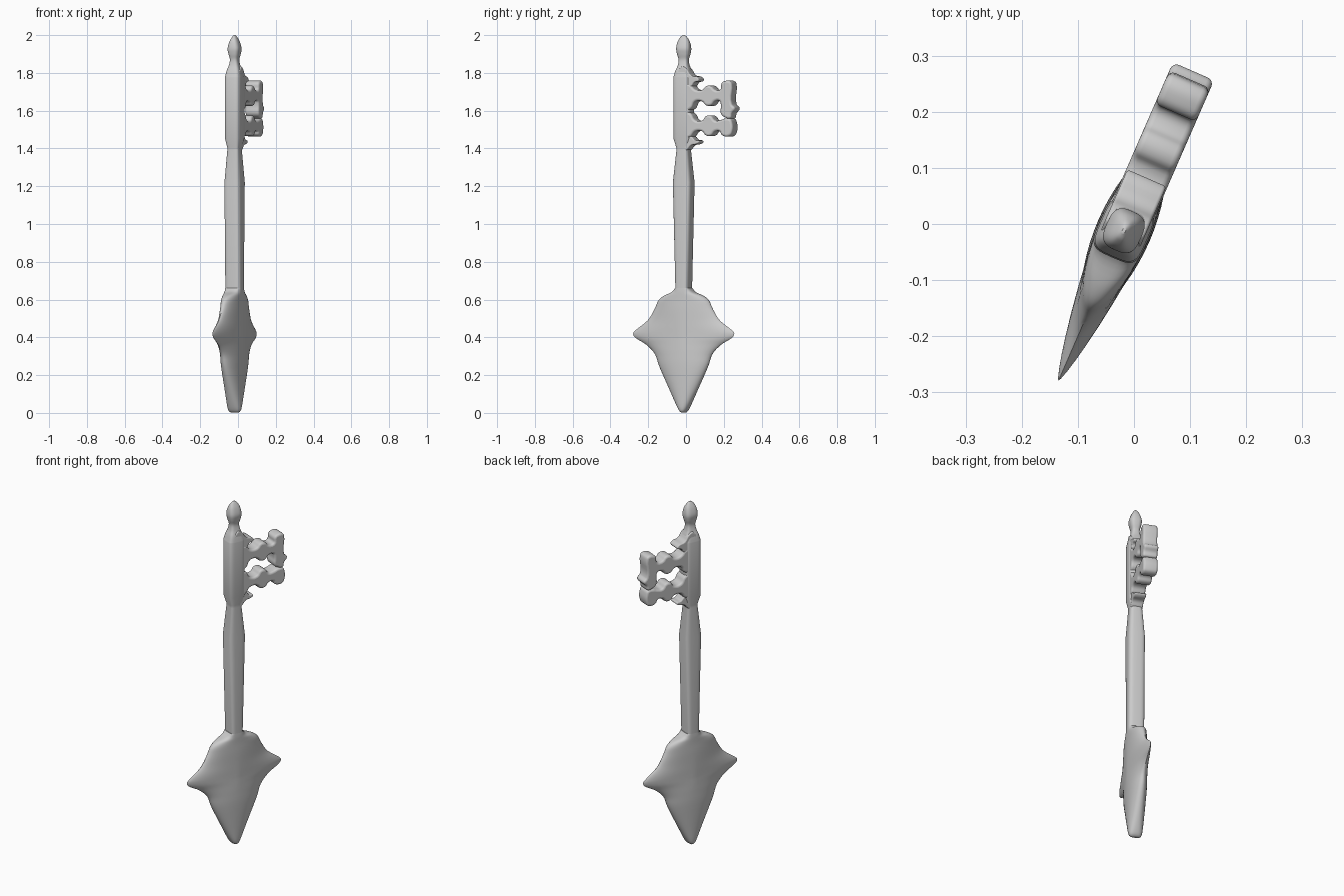
import bpy
import math

ANGLE = math.radians(66.4)
CENTRE = (-0.018, -0.012, 0)


def smooth(rows, steps):
    """Catmull-Rom interpolation through rows of numbers."""
    out = []
    for i in range(len(rows) - 1):
        p0, p1 = rows[max(i - 1, 0)], rows[i]
        p2, p3 = rows[i + 1], rows[min(i + 2, len(rows) - 1)]
        for s in range(steps):
            t = s / steps
            out.append([0.5 * (2 * b + (c - a) * t + (2 * a - 5 * b + 4 * c - d) * t * t
                               + (3 * b - a - 3 * c + d) * t ** 3)
                        for a, b, c, d in zip(p0, p1, p2, p3)])
    return out + [list(rows[-1])]


def loft(name, rows, seg=40):
    """Superellipse sections (z, half width, half thickness, exponent)."""
    verts, faces = [], []
    for z, a, b, n in rows:
        for k in range(seg):
            t = 2 * math.pi * k / seg
            c, s = math.cos(t), math.sin(t)
            verts.append((math.copysign(abs(c) ** (2 / n), c) * a,
                          math.copysign(abs(s) ** (2 / n), s) * b, z))
    for i in range(len(rows) - 1):
        for k in range(seg):
            j = (k + 1) % seg
            faces.append((i * seg + k, i * seg + j, (i + 1) * seg + j, (i + 1) * seg + k))
    faces.append(tuple(reversed(range(seg))))
    faces.append(tuple(range(len(verts) - seg, len(verts))))
    me = bpy.data.meshes.new(name)
    me.from_pydata(verts, [], faces)
    ob = bpy.data.objects.new(name, me)
    bpy.context.collection.objects.link(ob)
    ob.location = CENTRE
    ob.rotation_euler = (0, 0, ANGLE)
    shade(ob, 40)


def shade(ob, deg):
    bpy.ops.object.select_all(action='DESELECT')
    bpy.context.view_layer.objects.active = ob
    ob.select_set(True)
    bpy.ops.object.shade_smooth_by_angle(angle=math.radians(deg))


def plate(name, pts, half=0.04, bevel=0.012):
    """Rounded plate cut from a smooth closed outline (width, z)."""
    cu = bpy.data.curves.new(name, 'CURVE')
    cu.dimensions = '2D'
    cu.fill_mode = 'BOTH'
    cu.resolution_u = 5
    cu.extrude = half - bevel
    cu.bevel_depth = bevel
    cu.bevel_resolution = 3
    cu.offset = -bevel
    sp = cu.splines.new('BEZIER')
    sp.bezier_points.add(len(pts) - 1)
    sp.use_cyclic_u = True
    for bp, (u, z) in zip(sp.bezier_points, pts):
        bp.co = (u, z, 0)
        bp.handle_left_type = bp.handle_right_type = 'AUTO'
    ob = bpy.data.objects.new(name, cu)
    bpy.context.collection.objects.link(ob)
    ob.location = CENTRE
    ob.rotation_euler = (math.pi / 2, 0, ANGLE)
    bpy.ops.object.select_all(action='DESELECT')
    bpy.context.view_layer.objects.active = ob
    ob.select_set(True)
    bpy.ops.object.convert(target='MESH')
    shade(bpy.context.object, 50)


# Leaf-shaped blade
loft("blade", smooth([
    (0.002, 0.008, 0.022, 2.4), (0.02, 0.026, 0.036, 2.4), (0.10, 0.068, 0.043, 2.2),
    (0.24, 0.137, 0.049, 2), (0.31, 0.165, 0.049, 1.8), (0.36, 0.215, 0.048, 1.5),
    (0.395, 0.275, 0.047, 1.35), (0.418, 0.292, 0.047, 1.3), (0.44, 0.275, 0.047, 1.35),
    (0.49, 0.208, 0.047, 1.55), (0.55, 0.168, 0.047, 1.8), (0.595, 0.145, 0.046, 2),
    (0.62, 0.112, 0.046, 2.2), (0.64, 0.062, 0.046, 2.8), (0.66, 0.040, 0.045, 4)], 4))

# Tapered stem, collar and drop finial
finial = smooth([
    (1.775, 0.050, 0.044, 4), (1.81, 0.040, 0.037, 4), (1.84, 0.029, 0.027, 3.5),
    (1.87, 0.026, 0.022, 3), (1.90, 0.034, 0.029, 3), (1.93, 0.038, 0.033, 3),
    (1.965, 0.032, 0.024, 2.8), (1.99, 0.018, 0.011, 2.5), (2.0, 0.005, 0.003, 2.2)], 5)
loft("stem", [
    (0.60, 0.036, 0.044, 4), (0.66, 0.037, 0.045, 4), (1.22, 0.052, 0.046, 4),
    (1.39, 0.034, 0.034, 4), (1.405, 0.035, 0.034, 4), (1.455, 0.050, 0.044, 4)] + finial)

# Two bit arms with knobs and end blocks
plate("upper_bit_arm", [
    (0.0, 1.735), (0.05, 1.74), (0.08, 1.712), (0.12, 1.71), (0.143, 1.73), (0.172, 1.73),
    (0.195, 1.71), (0.225, 1.712), (0.232, 1.745), (0.25, 1.757), (0.283, 1.755),
    (0.292, 1.74), (0.292, 1.635), (0.31, 1.612), (0.292, 1.585), (0.284, 1.56),
    (0.25, 1.565), (0.228, 1.585), (0.228, 1.63), (0.22, 1.652), (0.195, 1.65),
    (0.172, 1.628), (0.143, 1.628), (0.12, 1.648), (0.08, 1.648), (0.055, 1.61), (0.0, 1.6)])
plate("lower_bit_arm", [
    (0.0, 1.60), (0.055, 1.585), (0.08, 1.55), (0.12, 1.548), (0.143, 1.572), (0.172, 1.572),
    (0.195, 1.548), (0.225, 1.55), (0.25, 1.558), (0.283, 1.556), (0.293, 1.54),
    (0.293, 1.485), (0.28, 1.467), (0.245, 1.465), (0.23, 1.475), (0.222, 1.49),
    (0.195, 1.49), (0.172, 1.468), (0.143, 1.468), (0.12, 1.49), (0.08, 1.49),
    (0.05, 1.46), (0.0, 1.46)])

# Small horns at either end of the collar
horn = [(0.0, 0.065), (0.03, 0.055), (0.055, 0.022), (0.095, 0.008), (0.102, -0.006),
        (0.075, -0.018), (0.058, -0.04), (0.0, -0.05)]
plate("upper_horn", [(u, 1.767 + z) for u, z in horn], 0.038, 0.006)
plate("lower_horn", [(u, 1.433 - z * 0.75) for u, z in horn], 0.033, 0.006)
